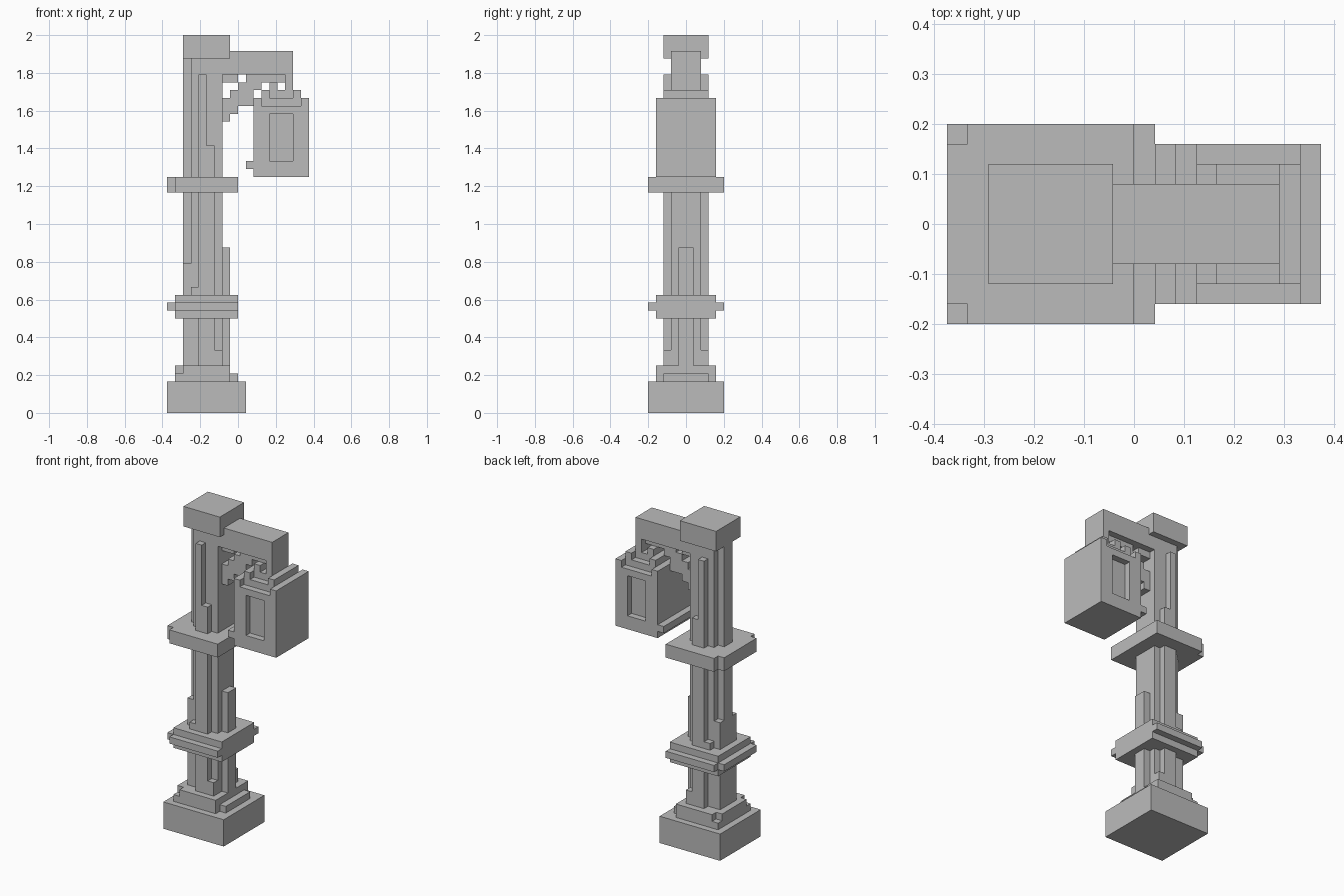
import bpy, bmesh
from mathutils import Vector

old = bpy.data.objects.get("Cube")
if old:
    bpy.data.objects.remove(old, do_unlink=True)

# Block size along each axis
UNIT = Vector((1 / 24, 0.04, 1 / 24))

stone = bpy.data.materials.new("plain grey")
stone.use_nodes = True
GREY = (0.5, 0.5, 0.5, 1)
stone.diffuse_color = GREY
stone.node_tree.nodes["Principled BSDF"].inputs["Base Color"].default_value = GREY


def blocks(name, *boxes):
    """One object from boxes given as (x0, x1, y0, y1, z0, z1) in block units."""
    bm = bmesh.new()
    for x0, x1, y0, y1, z0, z1 in boxes:
        verts = bmesh.ops.create_cube(bm, size=1)["verts"]
        size = Vector((x1 - x0, y1 - y0, z1 - z0))
        mid = Vector((x0 + x1, y0 + y1, z0 + z1)) / 2
        for v in verts:
            v.co = (v.co * size + mid) * UNIT
    mesh = bpy.data.meshes.new(name)
    bm.to_mesh(mesh)
    bm.free()
    mesh.materials.append(stone)
    obj = bpy.data.objects.new(name, mesh)
    bpy.context.collection.objects.link(obj)
    return obj


def wide(x0, x1, half, z0, z1):
    """Box centred on the post in depth."""
    return (x0, x1, -half, half, z0, z1)


def pair(x0, x1, y0, y1, z0, z1):
    """The same box on the front and on the back."""
    return (x0, x1, y0, y1, z0, z1), (x0, x1, -y1, -y0, z0, z1)


# Foot of the post
blocks("base", wide(-9, 1, 5, 0, 4))
blocks("base_step", wide(-7, -1, 4, 4, 6), wide(-8, -7, 3, 4, 6),
       wide(-8, -7, 4, 4, 5), wide(-1, 0, 3, 4, 5))

# Post core and its ribs
blocks("post", wide(-6, -2, 2, 6, 45))
blocks("side_ribs", wide(-7, -6, 2, 6, 12), wide(-7, -6, 2, 15, 19),
       wide(-7, -6, 1, 19, 45), wide(-2, -1, 1, 6, 21))
blocks("face_ribs", *pair(-5, -3, 2, 3, 6, 34), *pair(-5, -4, 2, 3, 34, 43),
       *pair(-3, -2, 2, 3, 6, 8), *pair(-6, -5, 2, 3, 15, 16))

# Collars
blocks("lower_collar", wide(-8, 0, 4, 12, 15), wide(-8, 0, 5, 13, 14),
       wide(-9, -8, 4, 13, 14))
blocks("upper_collar", wide(-8, 0, 5, 28, 30), wide(-9, -8, 4, 28, 30))

# Cap and arm
blocks("post_cap", wide(-7, -1, 3, 45, 48))
blocks("arm", wide(-2, 7, 2, 43, 46))

# Stepped brace under the arm
blocks("brace", wide(-2, 0, 1, 42, 43), wide(1, 3, 1, 41, 43),
       *[wide(i - 2, i - 1, 1, 37 + i, 40 + i) for i in range(3)],
       wide(1, 2, 1, 39, 41))

# Hanger between arm and lantern
blocks("hanger", wide(3, 7, 1, 42, 43), wide(4, 5, 2, 41, 42),
       wide(6, 7, 2, 41, 42), wide(4, 7, 2, 40, 41), wide(6, 7, 2, 42, 43))

# Lantern with a recessed window on front and back
blocks("lantern_core", wide(2, 9, 3, 30, 39))
blocks("lantern_frame", *pair(2, 4, 3, 4, 30, 39), *pair(7, 9, 3, 4, 30, 39),
       *pair(4, 7, 3, 4, 30, 32), *pair(4, 7, 3, 4, 38, 39))
blocks("lantern_lips", wide(2, 3, 4, 39, 40), wide(8, 9, 4, 39, 40))
blocks("lantern_crown", wide(3, 8, 3, 39, 40), wide(3, 4, 3, 40, 41),
       wide(7, 8, 3, 40, 41))
blocks("lantern_foot", wide(1, 2, 4, 31, 32))
